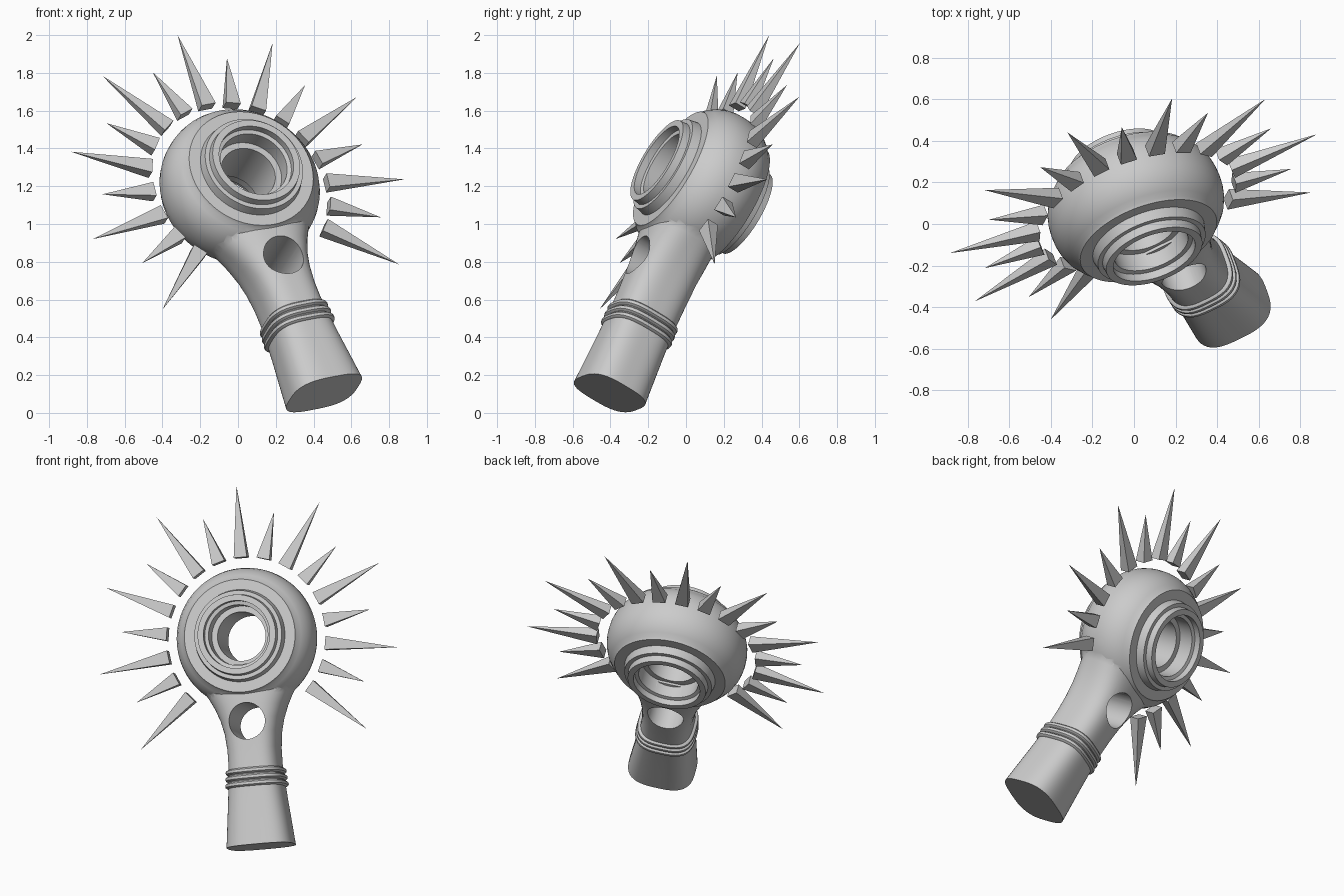
import bpy, bmesh
from math import sin, cos, pi, radians
from mathutils import Vector, Matrix

if "Cube" in bpy.data.objects:
    bpy.data.objects.remove(bpy.data.objects["Cube"])

# Local frame of the tilted model: X across, Y up the handle, Z out of the ring front
n = Vector((0.305, -0.817, 0.489)).normalized()
u = Vector((-0.350, 0.381, 0.855))
u = (u - n * u.dot(n)).normalized()
r = u.cross(n)
FRAME = Matrix.Translation((0.009, 0.082, 1.196)) @ Matrix((r, u, n)).transposed().to_4x4()


def finish(name, bm):
    bmesh.ops.recalc_face_normals(bm, faces=bm.faces)
    bm.transform(FRAME)
    me = bpy.data.meshes.new(name)
    bm.to_mesh(me)
    bm.free()
    ob = bpy.data.objects.new(name, me)
    bpy.context.collection.objects.link(ob)
    return ob


def skin(name, loops, closed=False):
    """Join point loops with quads; cap the ends or close the chain."""
    bm = bmesh.new()
    vs = [[bm.verts.new(p) for p in loop] for loop in loops]
    m = len(vs[0])
    for i in range(len(vs) if closed else len(vs) - 1):
        a, b = vs[i], vs[(i + 1) % len(vs)]
        for j in range(m):
            k = (j + 1) % m
            bm.faces.new((a[j], a[k], b[k], b[j]))
    if not closed:
        bm.faces.new(vs[0])
        bm.faces.new(vs[-1])
    return finish(name, bm)


def section(d, a, b, p=3.0, m=64):
    """Rounded-square handle section at distance d below the ring centre."""
    pts = []
    for i in range(m):
        c, s = cos(2 * pi * i / m), sin(2 * pi * i / m)
        f = (abs(c) ** p + abs(s) ** p) ** (-1 / p)
        pts.append((a * c * f, -d, b * s * f))
    return pts


def circle(rad, z, m=96, y=0):
    return [(rad * cos(2 * pi * i / m), y + rad * sin(2 * pi * i / m), z) for i in range(m)]


def boolean(ob, other, op):
    mod = ob.modifiers.new(op.lower(), 'BOOLEAN')
    mod.operation, mod.object, mod.solver = op, other, 'EXACT'
    bpy.context.view_layer.objects.active = ob
    bpy.ops.object.modifier_apply(modifier=mod.name)
    bpy.data.objects.remove(other)


def smooth(ob):
    bpy.ops.object.select_all(action='DESELECT')
    ob.select_set(True)
    bpy.context.view_layer.objects.active = ob
    bpy.ops.object.shade_smooth_by_angle(angle=radians(32))


# Ring head: stepped profile (radius, z), mirrored front to back
half = [(.150, .15), (.185, .15), (.185, .245), (.207, .25), (.207, .29), (.243, .29),
        (.248, .25), (.272, .25), (.282, .20), (.345, .20), (.353, .185), (.374, .165),
        (.402, .125), (.42, .08), (.428, .04)]
profile = half + [(.43, 0)] + [(a, -z) for a, z in reversed(half)]
body = skin("ring_body", [circle(a, z) for a, z in profile], closed=True)

# Handle: flares into the ring, narrows, then widens to the foot
sections = [(.17, .345, .165, 2.4), (.24, .325, .178, 2.4), (.30, .29, .183, 2.5),
            (.36, .252, .183, 2.6), (.42, .22, .181, 2.7), (.50, .188, .178, 2.8),
            (.58, .168, .175, 2.9), (.68, .157, .172, 3), (.78, .157, .17, 3),
            (.88, .165, .17, 3), (1.0, .176, .172, 3), (1.14, .191, .176, 3), (1.275, .205, .18, 3)]
handle = skin("handle", [section(*s) for s in sections])
boolean(body, handle, 'UNION')

# Round hole through the handle
cutter = skin("hole_cutter", [circle(.112, -.5, 48, -.52), circle(.112, .5, 48, -.52)])
boolean(body, cutter, 'DIFFERENCE')
smooth(body)

# Three raised bands round the handle
for i in range(3):
    c = .82 + .04 * i
    a, b = .158 + .004 * i, .168
    band = [section(c + .02 * t, a + .02 * h, b + .016 * h)
            for t, h in ((-.95, -.4), (-.8, .4), (-.4, .9), (0, 1), (.4, .9), (.8, .4), (.95, -.4))]
    smooth(skin(f"handle_band_{i + 1}", band))

# Flat-sided spikes fanned round the ring, long and short in turn
for k in range(-8, 9):
    ang = radians(16.4 * k)
    tip = .94 if k % 2 == 0 else .785
    turn = Matrix.Rotation(-ang, 4, 'Z')
    bm = bmesh.new()
    base = [bm.verts.new(turn @ Vector((x, .495, z)))
            for x, z in ((-.041, -.032), (.041, -.032), (.041, .032), (-.041, .032))]
    top = bm.verts.new(turn @ Vector((0, tip, 0)))
    bm.faces.new(base)
    for i in range(4):
        bm.faces.new((base[i], base[(i + 1) % 4], top))
    finish(f"spike_{k + 9}", bm)
